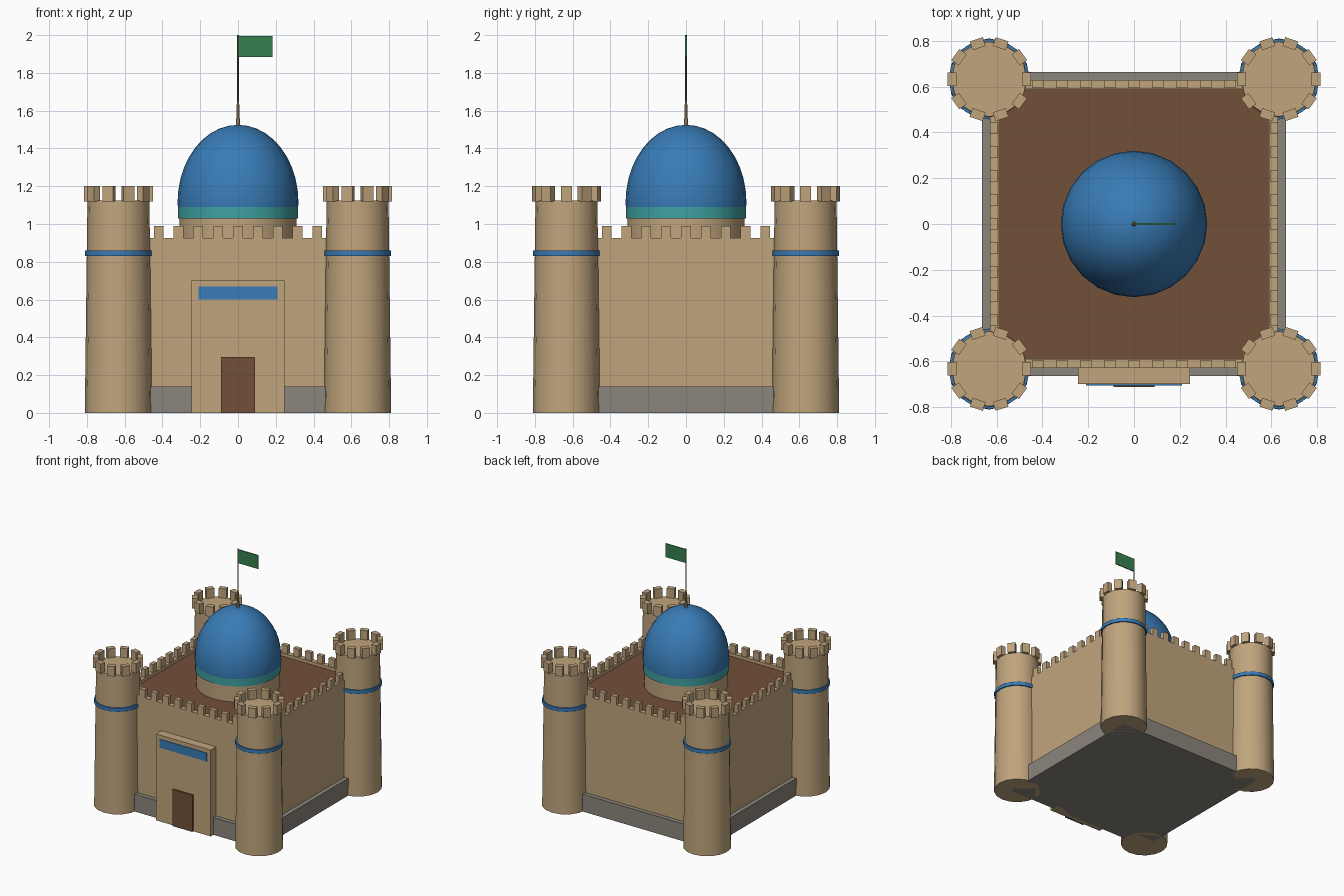
import bpy, bmesh, math
from mathutils import Matrix, Vector

if "Cube" in bpy.data.objects:
    bpy.data.objects.remove(bpy.data.objects["Cube"])


def mat(name, r, g, b):
    m = bpy.data.materials.new(name)
    m.diffuse_color = (r, g, b, 1)
    m.use_nodes = True
    m.node_tree.nodes["Principled BSDF"].inputs["Base Color"].default_value = m.diffuse_color
    return m


SAND = mat("sandstone", 0.53, 0.375, 0.205)
BLUE = mat("blue_tile", 0.04, 0.20, 0.47)
TEAL = mat("teal_tile", 0.05, 0.36, 0.36)
GREY = mat("grey_stone", 0.26, 0.235, 0.20)
WOOD = mat("brown_wood", 0.17, 0.08, 0.042)
GREEN = mat("green_cloth", 0.037, 0.22, 0.08)


def finish(name, bm, material):
    bmesh.ops.recalc_face_normals(bm, faces=bm.faces)
    me = bpy.data.meshes.new(name)
    bm.to_mesh(me)
    bm.free()
    me.materials.append(material)
    ob = bpy.data.objects.new(name, me)
    bpy.context.collection.objects.link(ob)
    return ob


def add_box(bm, lo, hi, turn=Matrix.Identity(4)):
    lo, hi = Vector(lo), Vector(hi)
    m = turn @ Matrix.Translation((lo + hi) / 2) @ Matrix.Diagonal((*(hi - lo), 1))
    bmesh.ops.create_cube(bm, size=1, matrix=m)


def box(name, lo, hi, material):
    bm = bmesh.new()
    add_box(bm, lo, hi)
    return finish(name, bm, material)


def drum(name, x, y, z0, z1, r0, r1, sides, material):
    bm = bmesh.new()
    bmesh.ops.create_cone(bm, cap_ends=True, segments=sides, radius1=r0, radius2=r1,
                          depth=z1 - z0, matrix=Matrix.Translation((x, y, (z0 + z1) / 2)))
    return finish(name, bm, material)


def smooth(ob):
    bpy.ops.object.select_all(action='DESELECT')
    ob.select_set(True)
    bpy.context.view_layer.objects.active = ob
    bpy.ops.object.shade_smooth_by_angle(angle=math.radians(35))


# Main block, plinth and roof
box("plinth", (-0.665, -0.665, 0), (0.665, 0.665, 0.14), GREY)
box("walls", (-0.63, -0.63, 0.02), (0.63, 0.63, 0.895), SAND)
box("roof", (-0.592, -0.592, 0.88), (0.592, 0.592, 0.90), WOOD)

# Parapet with merlons, one run per side
bm = bmesh.new()
for k in range(4):
    turn = Matrix.Rotation(k * math.pi / 2, 4, 'Z')
    add_box(bm, (-0.59, -0.63, 0.89), (0.59, -0.59, 0.925), turn)
    for i in range(-4, 5):
        x = i * 0.105
        add_box(bm, (x - 0.026, -0.63, 0.92), (x + 0.026, -0.597, 0.99), turn)
finish("wall_parapet", bm, SAND)

# Four tapered corner towers with tile band and crown
for sx in (-1, 1):
    for sy in (-1, 1):
        x, y = sx * 0.633, sy * 0.633
        smooth(drum("tower", x, y, 0, 1.125, 0.178, 0.164, 16, SAND))
        smooth(drum("tower_band", x, y, 0.83, 0.86, 0.176, 0.176, 20, BLUE))
        bm = bmesh.new()
        for i in range(10):
            turn = Matrix.Translation((x, y, 0)) @ Matrix.Rotation(i * math.tau / 10, 4, 'Z')
            add_box(bm, (0.143, -0.03, 1.12), (0.183, 0.03, 1.20), turn)
        finish("tower_merlons", bm, SAND)

# Gate portal
box("portal", (-0.245, -0.70, 0), (0.245, -0.62, 0.70), SAND)
box("portal_panel", (-0.21, -0.705, 0.60), (0.21, -0.698, 0.668), BLUE)
box("door", (-0.09, -0.713, 0), (0.09, -0.69, 0.297), WOOD)

# Dome on its drum
smooth(drum("dome_drum", 0, 0, 0.89, 1.035, 0.31, 0.31, 24, SAND))
smooth(drum("dome_band", 0, 0, 1.03, 1.092, 0.318, 0.318, 24, TEAL))
bm = bmesh.new()
bmesh.ops.create_uvsphere(bm, u_segments=24, v_segments=20, radius=1,
                          matrix=Matrix.Translation((0, 0, 1.115)) @ Matrix.Diagonal((0.32, 0.32, 0.41, 1)))
geom = bm.verts[:] + bm.edges[:] + bm.faces[:]
bmesh.ops.bisect_plane(bm, geom=geom, plane_co=(0, 0, 1.09), plane_no=(0, 0, 1), clear_inner=True)
bmesh.ops.holes_fill(bm, edges=[e for e in bm.edges if e.is_boundary])
smooth(finish("dome", bm, BLUE))

# Finial, flagpole and flag
drum("finial", 0, 0, 1.51, 1.65, 0.011, 0.006, 8, SAND)
drum("flagpole", 0, 0, 1.60, 2.0, 0.005, 0.005, 8, WOOD)
box("flag", (0.003, -0.004, 1.885), (0.183, 0.004, 1.995), GREEN)
